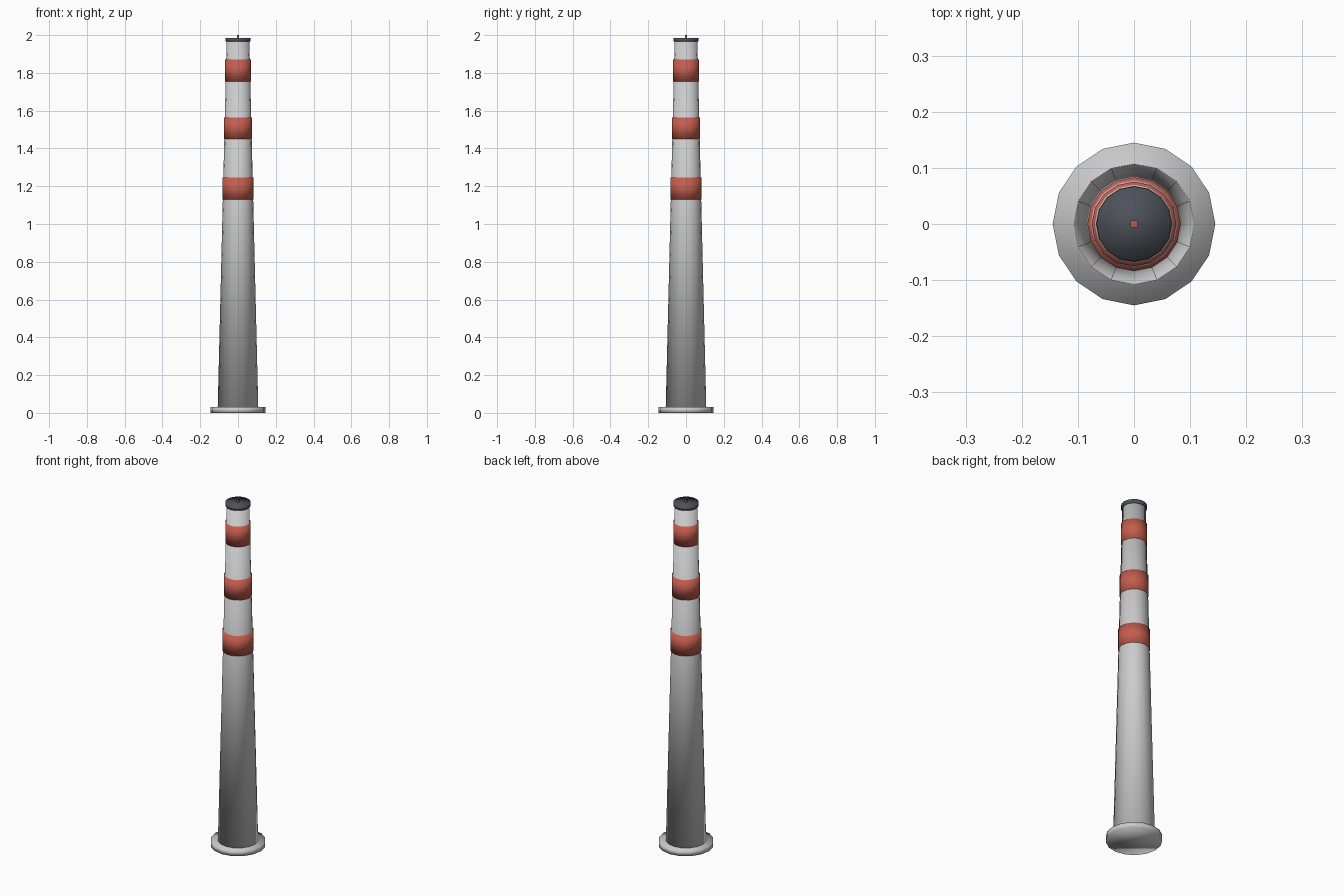
import bpy

if "Cube" in bpy.data.objects:
    bpy.data.objects.remove(bpy.data.objects["Cube"])

SIDES = 16
BASE_R, TOP_R, SHAFT_TOP = 0.108, 0.06, 1.97


def material(name, rgb):
    mat = bpy.data.materials.new(name)
    mat.diffuse_color = (*rgb, 1)
    mat.use_nodes = True
    mat.node_tree.nodes["Principled BSDF"].inputs["Base Color"].default_value = mat.diffuse_color
    return mat


def drum(name, r1, r2, z0, z1, mat=None):
    bpy.ops.mesh.primitive_cone_add(vertices=SIDES, radius1=r1, radius2=r2,
                                    depth=z1 - z0, location=(0, 0, (z0 + z1) / 2))
    obj = bpy.context.object
    obj.name = name
    bpy.ops.object.shade_smooth()
    if mat:
        obj.data.materials.append(mat)
    return obj


def shaft_radius(z):
    return BASE_R + (TOP_R - BASE_R) * z / SHAFT_TOP


red = material("warning_red", (0.55, 0.11, 0.075))
dark = material("dark_metal", (0.075, 0.085, 0.1))

# Foundation slab and tapered chimney shaft
drum("foundation", 0.145, 0.145, 0.0, 0.03)
drum("shaft", BASE_R, TOP_R, 0.0, SHAFT_TOP)

# Red warning bands
for i, (z0, z1) in enumerate([(1.13, 1.245), (1.45, 1.565), (1.755, 1.87)]):
    r = shaft_radius((z0 + z1) / 2) + 0.004
    drum(f"warning_band_{i + 1}", r, r, z0, z1, red)

# Dark rim cap
drum("rim_cap", 0.067, 0.067, 1.965, 1.985, dark)

# Small warning lamp on top
bpy.ops.mesh.primitive_cube_add(size=1, location=(0, 0, 1.99))
lamp = bpy.context.object
lamp.name = "warning_lamp"
lamp.scale = (0.012, 0.012, 0.02)
lamp.data.materials.append(red)
